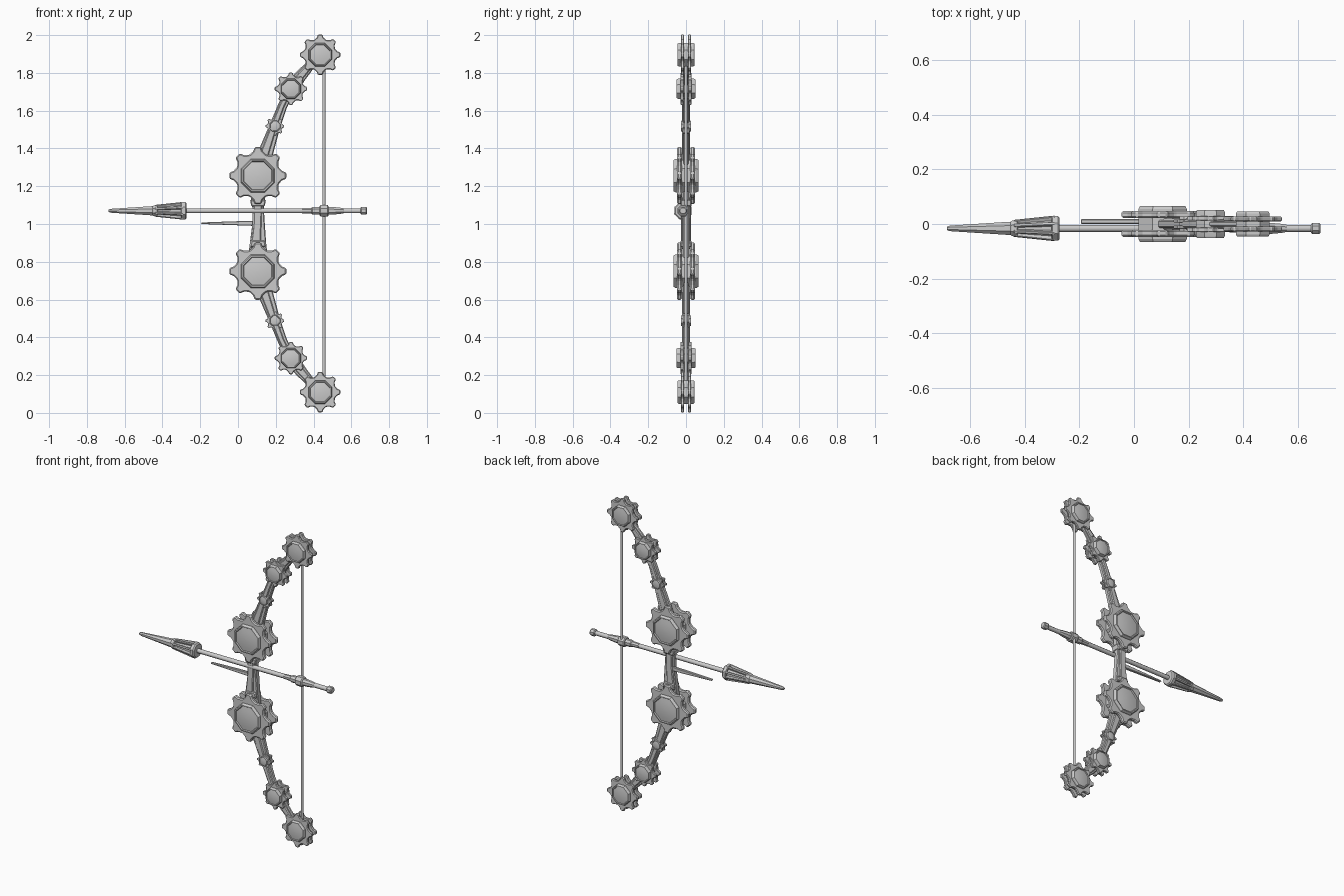
import bpy, bmesh, math
from mathutils import Matrix, Vector

if "Cube" in bpy.data.objects:
    bpy.data.objects.remove(bpy.data.objects["Cube"])

MID = 1.003                       # mirror height of the bow
ARROW = Vector((0, -0.016, 1.07))


def finish(name, bm, matrix, bevel=0.0, smooth=None):
    bmesh.ops.transform(bm, matrix=matrix, verts=bm.verts)
    bmesh.ops.recalc_face_normals(bm, faces=bm.faces)
    me = bpy.data.meshes.new(name)
    bm.to_mesh(me)
    bm.free()
    ob = bpy.data.objects.new(name, me)
    bpy.context.collection.objects.link(ob)
    if smooth:
        me.shade_smooth()
        me.set_sharp_from_angle(angle=math.radians(smooth))
    if bevel:
        m = ob.modifiers.new("bevel", 'BEVEL')
        m.width, m.segments, m.limit_method = bevel, 1, 'ANGLE'
        m.angle_limit = math.radians(40)
    return ob


def prism(name, pts, y0, y1, matrix=Matrix(), bevel=0.0):
    """Outline in x,z extruded from y0 to y1."""
    bm = bmesh.new()
    f = bm.faces.new([bm.verts.new((x, y0, z)) for x, z in pts])
    ext = bmesh.ops.extrude_face_region(bm, geom=[f])['geom']
    bmesh.ops.translate(bm, vec=(0, y1 - y0, 0),
                        verts=[v for v in ext if isinstance(v, bmesh.types.BMVert)])
    return finish(name, bm, matrix, bevel)


def lathe(name, profile, n, axis, loc, smooth=None, phase=0.5):
    """Profile of (radius, height) spun round the x, y or z axis."""
    bm = bmesh.new()
    rings = []
    for r, h in profile:
        ang = [(i + phase) * 2 * math.pi / n for i in range(n)]
        rings.append([bm.verts.new((r * math.cos(a), r * math.sin(a), h)) for a in ang])
    for a, b in zip(rings, rings[1:]):
        for i in range(n):
            j = (i + 1) % n
            bm.faces.new((a[i], a[j], b[j], b[i]))
    bm.faces.new(rings[0])
    bm.faces.new(rings[-1])
    rot = {'x': Matrix.Rotation(math.pi / 2, 4, 'Y'),
           'y': Matrix.Rotation(-math.pi / 2, 4, 'X'), 'z': Matrix()}[axis]
    return finish(name, bm, Matrix.Translation(loc) @ rot, smooth=smooth)


def strip(name, path, half_y, bevel=0.005):
    """Bar following (x, z, width) points."""
    left, right = [], []
    for i, (x, z, w) in enumerate(path):
        a, b = path[max(i - 1, 0)], path[min(i + 1, len(path) - 1)]
        d = Vector((b[0] - a[0], b[1] - a[1])).normalized()
        left.append((x - d.y * w / 2, z + d.x * w / 2))
        right.append((x + d.y * w / 2, z - d.x * w / 2))
    return prism(name, left + right[::-1], -half_y, half_y, bevel=bevel)


def gear(name, x, z, R, hub, half, p0, p1):
    # toothed plates front and back
    shape = [(-20, .79), (-11, .86), (-6, 1), (6, 1), (11, .86), (20, .79)]
    pts = [(R * k * math.cos(math.radians(t * 45 + a)),
            R * k * math.sin(math.radians(t * 45 + a)))
           for t in range(8) for a, k in shape]
    at = Matrix.Translation((x, 0, z))
    prism(name + "_plate_front", pts, -p1, -p0, at, R * .04)
    prism(name + "_plate_back", pts, p0, p1, at, R * .04)
    # octagonal hub with rim and domed cap on both sides
    r = hub / math.cos(math.pi / 8)
    side = [(r, half * .82), (r * .93, half), (r * .86, half), (r * .82, half * .9),
            (r * .55, half * .96), (r * .25, half * .99), (r * .05, half)]
    lathe(name + "_hub", [(a, -h) for a, h in side[::-1]] + side, 8, 'y', (x, 0, z), 25)


# gears and limbs, mirrored top and bottom
for s, tag in ((1, "upper"), (-1, "lower")):
    for nm, x, dz, R, hub, half, p0, p1 in (
            ("large", .105, .253, .152, .089, .066, .022, .047),
            ("small", .195, .515, .050, .029, .027, .005, .017),
            ("medium", .28, .713, .086, .053, .051, .012, .030),
            ("tip", .435, .893, .108, .062, .046, .010, .027)):
        gear(f"{tag}_{nm}_gear", x, MID + s * dz, R, hub, half, p0, p1)
    # limb bars, with a thicker spine
    limb = [(.105, .253, .10), (.15, .385, .078), (.195, .515, .058), (.235, .62, .05), (.28, .713, .05)]
    strip(f"{tag}_limb", [(x, MID + s * z, w) for x, z, w in limb], .014)
    strip(f"{tag}_limb_spine", [(x - .004, MID + s * z, w * .55) for x, z, w in limb], .02)
    end = [(.28, .713, .075), (.335, .785, .062), (.38, .835, .05), (.435, .893, .05)]
    strip(f"{tag}_tip_arm", [(x, MID + s * z, w) for x, z, w in end], .010)
    strip(f"{tag}_tip_arm_spine", [(x, MID + s * z, w * .6) for x, z, w in end], .017)
    # collar where the handle meets the large gear
    strip(f"{tag}_handle_collar", [(.106, MID + s * .09, .07), (.106, MID + s * .125, .085)], .030)

# handle and grip
strip("handle", [(.105, .80, .11), (.106, .90, .086), (.109, 1.0, .066), (.107, 1.08, .06),
                 (.105, 1.2, .09)], .018)
strip("grip", [(.092, .87, .055), (.099, .95, .045), (.104, 1.02, .042), (.105, 1.14, .045)], .026)

# bowstring
lathe("bowstring", [(.008, .115), (.008, 1.89)], 8, 'z', (.455, 0, 0), 50)

# arrow rest spike
prism("rest_spike", [(-.195, 1.0), (.09, .99), (.09, 1.017), (-.03, 1.014), (-.195, 1.008)],
      .0, .018, bevel=.003)

# arrow shaft, nock and end cap
lathe("arrow_shaft", [(.014, -.45), (.014, .66)], 8, 'x', ARROW, 50)
lathe("arrow_collar", [(.015, .34), (.017, .39), (.022, .395), (.022, .5), (.018, .54), (.014, .56)],
      8, 'x', ARROW)
lathe("nock_block", [(.026, .431), (.032, .436), (.032, .475), (.026, .48)], 8, 'x', ARROW)
lathe("arrow_end_cap", [(.017, .648), (.022, .653), (.022, .678), (.017, .683)], 8, 'x', ARROW)

# arrow head: tapered point and ribbed socket
lathe("arrow_point", [(.007, -.685), (.011, -.675), (.026, -.46), (.026, -.43)], 8, 'x', ARROW)
lathe("socket_core", [(.024, -.445), (.037, -.28)], 8, 'x', ARROW)
lathe("socket_front_ring", [(.026, -.452), (.031, -.446), (.033, -.428), (.028, -.424)], 8, 'x', ARROW)
lathe("socket_rear_ring", [(.044, -.302), (.049, -.298), (.049, -.279), (.042, -.272)], 8, 'x', ARROW)
for i in range(8):
    m = Matrix.Translation(ARROW) @ Matrix.Rotation((i + .5) * math.pi / 4, 4, 'X')
    prism(f"socket_rib_{i + 1}", [(-.44, .015), (-.44, .032), (-.29, .049), (-.29, .02)],
          -.006, .006, m, .002)
